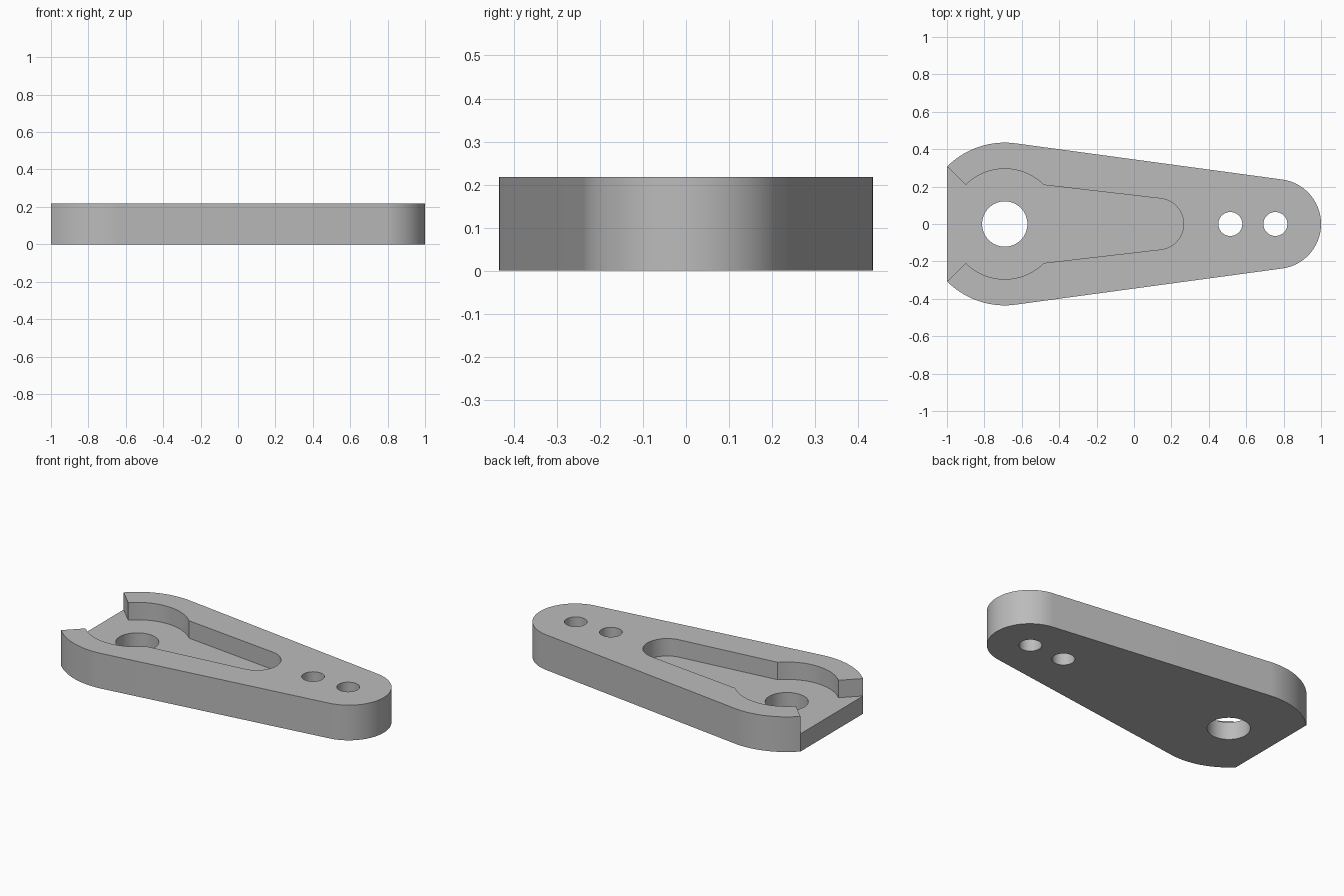
import bpy, bmesh, math

if "Cube" in bpy.data.objects:
    bpy.data.objects.remove(bpy.data.objects["Cube"])

TOP, FLOOR = 0.218, 0.11
BOSS_X, TIP_X = -0.691, 0.76


def arc(cx, r, a0, a1, n):
    """Points on a circle centred on the x axis, angles in radians."""
    return [(cx + r * math.cos(a0 + (a1 - a0) * i / n),
             r * math.sin(a0 + (a1 - a0) * i / n)) for i in range(n + 1)]


def prism(name, pts, z0, z1):
    bm = bmesh.new()
    face = bm.faces.new([bm.verts.new((x, y, z0)) for x, y in pts])
    ext = bmesh.ops.extrude_face_region(bm, geom=[face], use_keep_orig=True)
    for v in ext["geom"]:
        if isinstance(v, bmesh.types.BMVert):
            v.co.z = z1
    bmesh.ops.recalc_face_normals(bm, faces=bm.faces)
    mesh = bpy.data.meshes.new(name)
    bm.to_mesh(mesh)
    bm.free()
    ob = bpy.data.objects.new(name, mesh)
    bpy.context.collection.objects.link(ob)
    return ob


def mirrored(half):
    """Close a half profile running from the left end to the right tip."""
    return half + [(x, -y) for x, y in reversed(half) if y > 1e-6]


# Tapered plate: large rounded end cut flat at x = -1, small rounded tip
R, r = 0.435, 0.24
tangent = math.acos((R - r) / (TIP_X - BOSS_X))
start = math.acos((-1 - BOSS_X) / R)
plate = prism("tapered_plate",
              mirrored(arc(BOSS_X, R, start, tangent, 24) + arc(TIP_X, r, tangent, 0, 40)),
              0, TOP)

# Pocket: flared open mouth, round bay, tapered slot
pocket = prism("pocket_cutter",
               mirrored([(-1.1, 0.406)]
                        + arc(BOSS_X, 0.295, math.radians(135), math.radians(45), 32)
                        + arc(0.128, 0.137, math.radians(83), 0, 28)),
               FLOOR, TOP + 0.1)

# Through holes
cutters = [pocket]
for name, x, rad in (("pivot_hole_cutter", BOSS_X, 0.121),
                     ("inner_hole_cutter", 0.515, 0.064),
                     ("outer_hole_cutter", 0.756, 0.064)):
    cutters.append(prism(name, arc(x, rad, 0, math.tau, 64)[:-1], -0.1, TOP + 0.1))

for c in cutters:
    mod = plate.modifiers.new(c.name, "BOOLEAN")
    mod.operation, mod.solver, mod.object = "DIFFERENCE", "EXACT", c

# Apply the cuts and remove the helpers
bpy.context.view_layer.update()
deps = bpy.context.evaluated_depsgraph_get()
mesh = bpy.data.meshes.new_from_object(plate.evaluated_get(deps))
plate.modifiers.clear()
plate.data = mesh
for c in cutters:
    bpy.data.objects.remove(c)

# Smooth round walls, sharp edges
mesh.polygons.foreach_set("use_smooth", [True] * len(mesh.polygons))
mesh.set_sharp_from_angle(angle=math.radians(25))

grey = bpy.data.materials.new("plain grey")
grey.diffuse_color = (0.5, 0.5, 0.5, 1)
grey.use_nodes = True
grey.node_tree.nodes["Principled BSDF"].inputs["Base Color"].default_value = grey.diffuse_color
mesh.materials.clear()
mesh.materials.append(grey)
